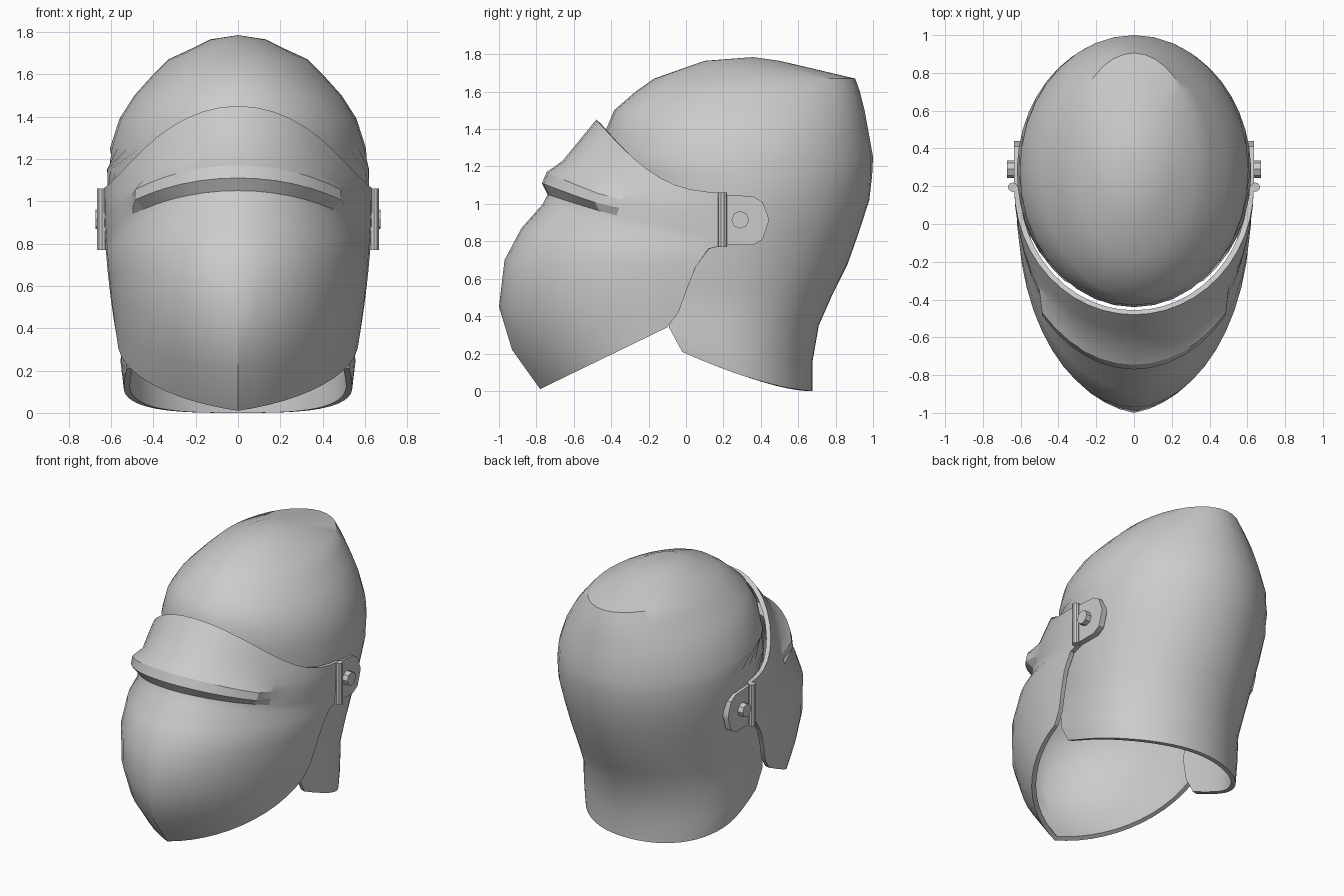
import bpy, bmesh, math
from mathutils import Matrix

cube = bpy.data.objects.get("Cube")
if cube:
    bpy.data.objects.remove(cube, do_unlink=True)

steel = bpy.data.materials.new("plain steel grey")
steel.use_nodes = True
colour = (0.6, 0.6, 0.6, 1)
steel.diffuse_color = colour
steel.node_tree.nodes["Principled BSDF"].inputs["Base Color"].default_value = colour


def finish(name, bm, thickness=0, angle=35):
    """Turn a bmesh into a shaded object, thickened inwards if asked."""
    bmesh.ops.remove_doubles(bm, verts=bm.verts, dist=0.0005)
    mesh = bpy.data.meshes.new(name)
    bm.to_mesh(mesh)
    bm.free()
    mesh.materials.append(steel)
    obj = bpy.data.objects.new(name, mesh)
    bpy.context.collection.objects.link(obj)
    bpy.ops.object.select_all(action='DESELECT')
    obj.select_set(True)
    bpy.context.view_layer.objects.active = obj
    if thickness:
        shell = obj.modifiers.new("thickness", 'SOLIDIFY')
        shell.thickness = thickness
        shell.offset = -1
        bpy.ops.object.modifier_apply(modifier=shell.name)
    bpy.ops.object.shade_smooth_by_angle(angle=math.radians(angle))
    return obj


def loft(rows):
    """Bridge equal rows of points with quads."""
    bm = bmesh.new()
    grid = [[bm.verts.new(p) for p in row] for row in rows]
    for low, high in zip(grid, grid[1:]):
        for j in range(len(low) - 1):
            bm.faces.new((low[j], low[j + 1], high[j + 1], high[j]))
    return bm


# Skull: rings of height, back, front, half width, edge of the face opening
RINGS = [
    (0, .675, -.75, .54, -.02), (.15, .675, -.75, .555, -.09),
    (.35, .71, -.7, .545, -.1), (.52, .785, -.6, .565, -.1),
    (.68, .865, -.5, .585, -.1), (.85, .925, -.45, .605, -.1),
    (1.02, .98, -.44, .62, -.15), (1.15, .995, -.44, .62, -.3),
    (1.25, 1, -.44, .605, None), (1.39, .975, -.43, .56, None),
    (1.5, .955, -.385, .49, None), (1.6, .93, -.27, .4, None),
    (1.67, .905, -.17, .33, None), (1.73, .65, .0, .2, None),
    (1.765, .5, .1, .13, None), (1.785, .36, .36, 0, None),
]
BLEND, SEGMENTS = .68, 36


def skull_ring(z, back, front, width, edge):
    mid = max(.2, (back + front) / 2)
    limit = math.pi if edge is None else math.acos((edge - mid) / (mid - front))
    ring = []
    for j in range(SEGMENTS + 1):
        a = limit * (1 - 2 * j / SEGMENTS)
        c = math.cos(a)
        y = mid + c * (back - mid if c > 0 else mid - front)
        height = z
        if z < BLEND:  # neck edge rises towards the front
            hem = .36 * max(0, .675 - y) ** 1.5
            height = hem + z * (BLEND - hem) / BLEND
        ring.append((width * math.sin(a), y, height))
    return ring


finish("skull", loft([skull_ring(*r) for r in RINGS]), thickness=.03)

# Visor: rows of centre y, centre z, side y, side z, brow ridge height
ROWS = [
    (-.78, .01, -.1, .34, 0), (-.93, .22, -.04, .42, 0),
    (-1, .45, 0, .53, 0), (-.97, .7, .05, .66, 0),
    (-.88, .87, .12, .76, 0), (-.765, 1, .2, .78, 0),
    (-.74, 1.05, .2, .84, 0), (-.715, 1.11, .2, .88, .055),
    (-.69, 1.17, .2, .93, .055), (-.66, 1.23, .2, .97, 0),
    (-.57, 1.34, .2, 1.02, 0), (-.48, 1.45, .2, 1.06, 0),
]
COLUMNS = 24


def visor_row(front_y, front_z, side_y, side_z, ridge):
    width = .635 - .125 * (1.06 - side_z) ** 2
    keel = max(0, .4 * (1 - front_z / .75))
    dip = .115 * max(0, (front_z - .9) / .55)
    row = []
    for j in range(COLUMNS + 1):
        u = math.pi * (j / COLUMNS - .5)
        fall = (1 - keel) * (1 - math.cos(u)) + keel * abs(u) / (math.pi / 2)
        lift = ridge if abs(u) < .8 else 0
        x = width * math.sin(u) + lift * math.sin(u)
        y = front_y + (side_y - front_y) * fall - lift * math.cos(u)
        z = front_z + (side_z - front_z) * fall - dip * math.sin(math.pi * fall)
        row.append((x, y, z))
    return row


finish("visor", loft([visor_row(*r) for r in ROWS]), thickness=.03, angle=24)


def cylinder(name, radius, depth, sides, place, turn=Matrix()):
    bm = bmesh.new()
    bmesh.ops.create_cone(bm, cap_ends=True, segments=sides, radius1=radius,
                          radius2=radius, depth=depth,
                          matrix=Matrix.Translation(place) @ turn)
    finish(name, bm)


# Hinges: plate, upright barrel and bolt on both sides
PLATE = [(.2, .78), (.36, .78), (.41, .81), (.44, .9), (.44, .93),
         (.41, 1.01), (.36, 1.04), (.2, 1.05)]
sideways = Matrix.Rotation(math.pi / 2, 4, 'Y')
for side, label in ((1, "left"), (-1, "right")):
    bm = bmesh.new()
    face = bm.faces.new([bm.verts.new((side * .595, y, z)) for y, z in PLATE])
    sweep = bmesh.ops.extrude_face_region(bm, geom=[face])
    for v in sweep["geom"]:
        if isinstance(v, bmesh.types.BMVert):
            v.co.x = side * .635
    bmesh.ops.recalc_face_normals(bm, faces=bm.faces)
    finish(label + "_hinge_plate", bm)
    cylinder(label + "_hinge_barrel", .025, .29, 10, (side * .642, .195, .915))
    cylinder(label + "_hinge_bolt", .047, .05, 8, (side * .648, .29, .915), sideways)
